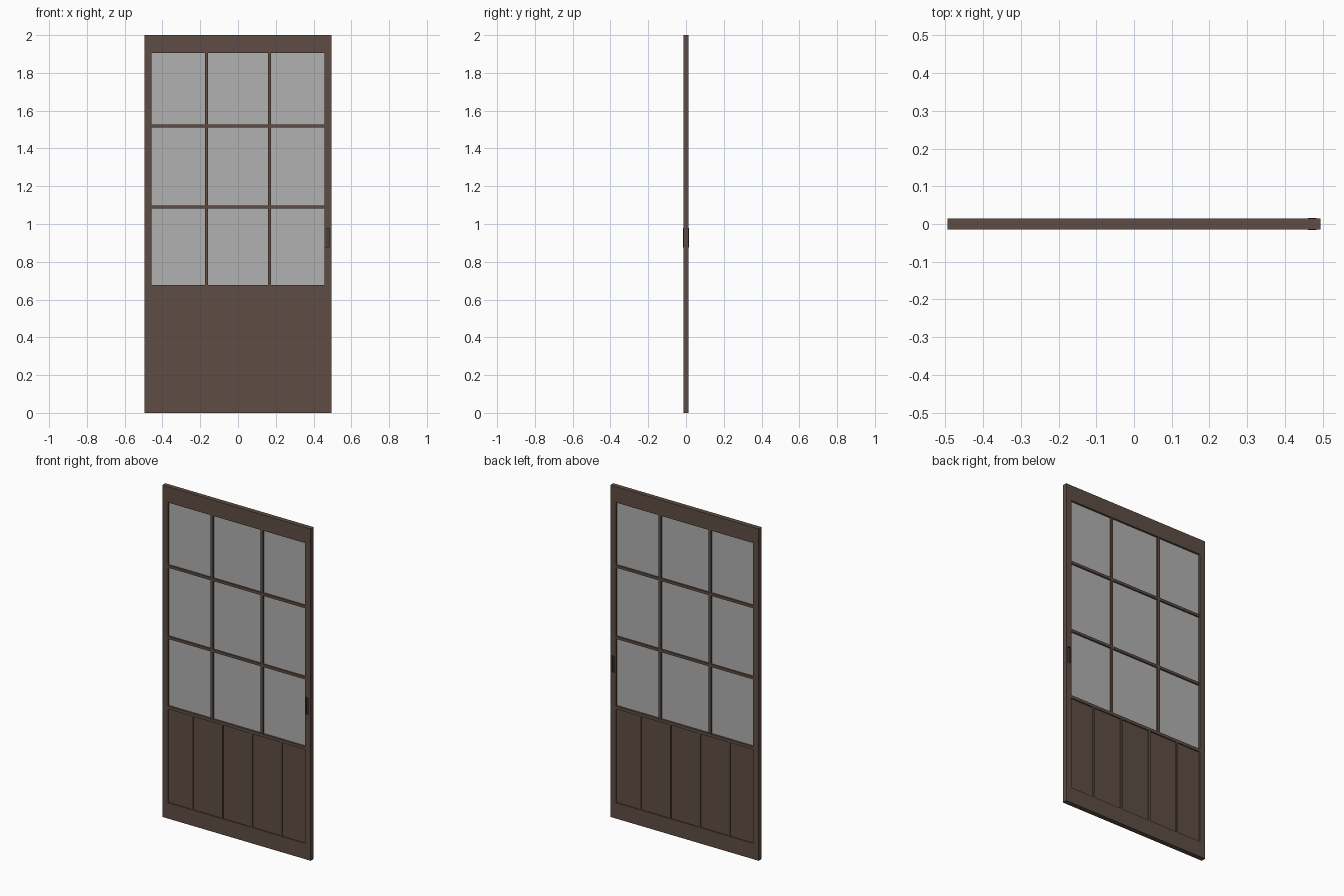
import bpy, bmesh
from mathutils import Vector

if "Cube" in bpy.data.objects:
    bpy.data.objects.remove(bpy.data.objects["Cube"])


def material(name, rgb):
    m = bpy.data.materials.new(name)
    m.diffuse_color = (*rgb, 1)
    m.use_nodes = True
    m.node_tree.nodes["Principled BSDF"].inputs["Base Color"].default_value = m.diffuse_color
    return m


WOOD = material("brown wood", (0.112, 0.075, 0.057))
GLASS = material("grey glass", (0.44, 0.44, 0.44))
METAL = material("dark bronze", (0.075, 0.052, 0.042))

W, T = 0.495, 0.0145          # half width, half thickness
IN = 0.457                    # inner edge of the stiles


def box(name, x0, x1, z0, z1, half, mat, yc=0.0):
    """Box spanning x0..x1, z0..z1, with the given half depth."""
    bm = bmesh.new()
    bmesh.ops.create_cube(bm, size=1)
    for v in bm.verts:
        v.co = Vector(((x0 + x1) / 2 + v.co.x * (x1 - x0),
                       yc + v.co.y * 2 * half,
                       (z0 + z1) / 2 + v.co.z * (z1 - z0)))
    me = bpy.data.meshes.new(name)
    bm.to_mesh(me)
    bm.free()
    ob = bpy.data.objects.new(name, me)
    me.materials.append(mat)
    bpy.context.collection.objects.link(ob)
    return ob


# Outer frame
box("left_stile", -W, -IN, 0, 2, T, WOOD)
right_stile = box("right_stile", IN, W, 0, 2, T, WOOD)
box("top_rail", -IN, IN, 1.905, 2, T, WOOD)
box("bottom_rail", -IN, IN, 0, 0.095, T, WOOD)
box("middle_rail", -IN, IN, 0.66, 0.678, T, WOOD)

# Glass with glazing bars
box("glass", -IN, IN, 0.678, 1.905, 0.003, GLASS)
for i, x in enumerate((-0.166, 0.166)):
    box(f"vertical_bar_{i + 1}", x - 0.008, x + 0.008, 0.678, 1.905, 0.012, WOOD)
for i, z in enumerate((1.09, 1.519)):
    box(f"horizontal_bar_{i + 1}", -IN, IN, z - 0.008, z + 0.008, 0.0125, WOOD)

# Lower panels with dividers
box("lower_panel", -IN, IN, 0.095, 0.66, 0.0075, WOOD)
for i in range(4):
    x = -0.297 + 0.198 * i
    box(f"panel_divider_{i + 1}", x - 0.006, x + 0.006, 0.095, 0.66, 0.0135, WOOD)

# Recessed finger pulls: a pocket cut on each face, lined by a dished plate
X0, X1, Z0, Z1 = 0.462, 0.484, 0.875, 0.978
for side, s in (("front", -1), ("back", 1)):
    cutter = box(f"{side}_pull_cutter", X0 + 0.001, X1 - 0.001, Z0 + 0.001, Z1 - 0.001,
                 0.009, WOOD, s * (T + 0.0005))
    cutter.hide_render = True
    cutter.hide_viewport = True
    cutter.display_type = 'WIRE'
    mod = right_stile.modifiers.new("pocket", 'BOOLEAN')
    mod.object = cutter
    mod.operation = 'DIFFERENCE'
    mod.solver = 'EXACT'

    bm = bmesh.new()
    y = s * (T + 0.0008)
    vs = [bm.verts.new((x, y, z)) for x, z in ((X0, Z0), (X1, Z0), (X1, Z1), (X0, Z1))]
    face = bm.faces.new(vs if s < 0 else vs[::-1])
    bm.normal_update()
    bmesh.ops.inset_individual(bm, faces=[face], thickness=0.0035)
    # Push the dish in with vertical walls
    ext = bmesh.ops.extrude_discrete_faces(bm, faces=[face])
    for v in ext["faces"][0].verts:
        v.co.y -= s * 0.008
    # Rim edge returning to the stile surface
    outer = [e for e in bm.edges if e.is_boundary and all(v in vs for v in e.verts)]
    rim = bmesh.ops.extrude_edge_only(bm, edges=outer)
    for v in [g for g in rim["geom"] if isinstance(g, bmesh.types.BMVert)]:
        v.co.y = s * (T - 0.0002)
    bmesh.ops.recalc_face_normals(bm, faces=bm.faces)
    me = bpy.data.meshes.new(f"{side}_finger_pull")
    bm.to_mesh(me)
    bm.free()
    me.materials.append(METAL)
    bpy.context.collection.objects.link(bpy.data.objects.new(f"{side}_finger_pull", me))
